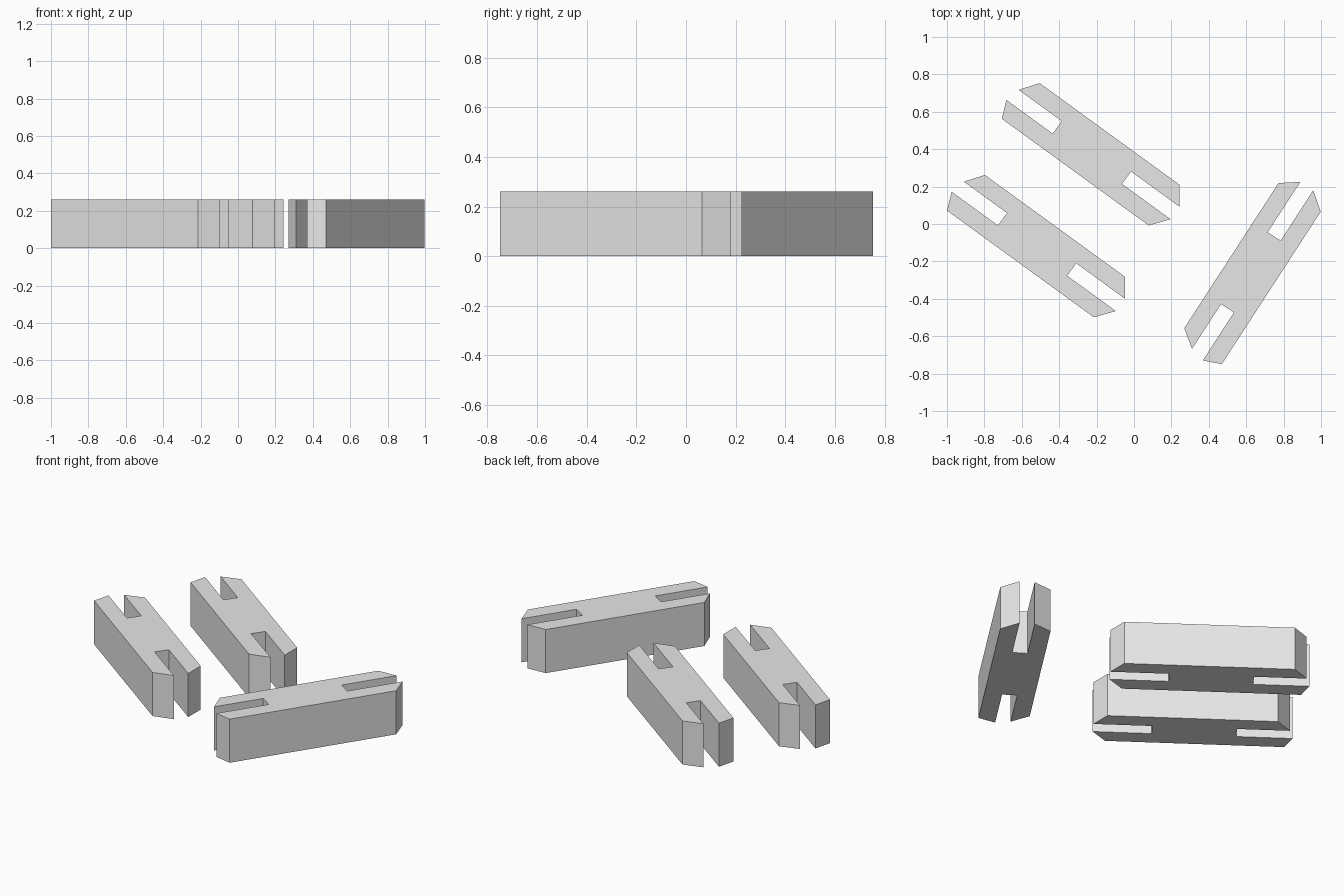
import bpy, bmesh
from math import radians
from mathutils import Matrix

cube = bpy.data.objects.get("Cube")
if cube:
    bpy.data.objects.remove(cube, do_unlink=True)

HEIGHT = 0.26
SLOT_LOW, SLOT_HIGH = -0.031, 0.051
SIDE_LOW, SIDE_HIGH = -0.127, 0.146
SLOT_END = 0.229

grey = bpy.data.materials.new("light_grey")
grey.use_nodes = True
grey.diffuse_color = (0.8, 0.8, 0.8, 1)
grey.node_tree.nodes["Principled BSDF"].inputs["Base Color"].default_value = (0.8, 0.8, 0.8, 1)

# Outline of a bar with pointed ends and a slot cut into each end
OUTLINE = [
    (-0.444, SIDE_HIGH), (0.481, SIDE_HIGH),
    (0.55, SLOT_HIGH), (SLOT_END, SLOT_HIGH), (SLOT_END, SLOT_LOW), (0.55, SLOT_LOW),
    (0.475, SIDE_LOW), (-0.496, SIDE_LOW),
    (-0.535, SLOT_LOW), (-SLOT_END, SLOT_LOW), (-SLOT_END, SLOT_HIGH), (-0.514, SLOT_HIGH),
]


def slotted_bar_mesh():
    bm = bmesh.new()
    base = bm.faces.new([bm.verts.new((x, y, 0)) for x, y in OUTLINE])
    top = bmesh.ops.extrude_face_region(bm, geom=[base])["geom"]
    verts = [v for v in top if isinstance(v, bmesh.types.BMVert)]
    bmesh.ops.translate(bm, verts=verts, vec=(0, 0, HEIGHT))
    bmesh.ops.recalc_face_normals(bm, faces=bm.faces)
    mesh = bpy.data.meshes.new("slotted_bar")
    bm.to_mesh(mesh)
    bm.free()
    mesh.materials.append(grey)
    return mesh


# Three identical bars laid flat
bar = slotted_bar_mesh()
for name, x, y, angle in [
    ("back_bar", -0.231, 0.374, -36),
    ("right_bar", -0.524, -0.117, -36),
    ("left_bar", 0.633, -0.264, 57),
]:
    obj = bpy.data.objects.new(name, bar)
    obj.matrix_world = Matrix.Translation((x, y, 0)) @ Matrix.Rotation(radians(angle), 4, "Z")
    bpy.context.collection.objects.link(obj)
